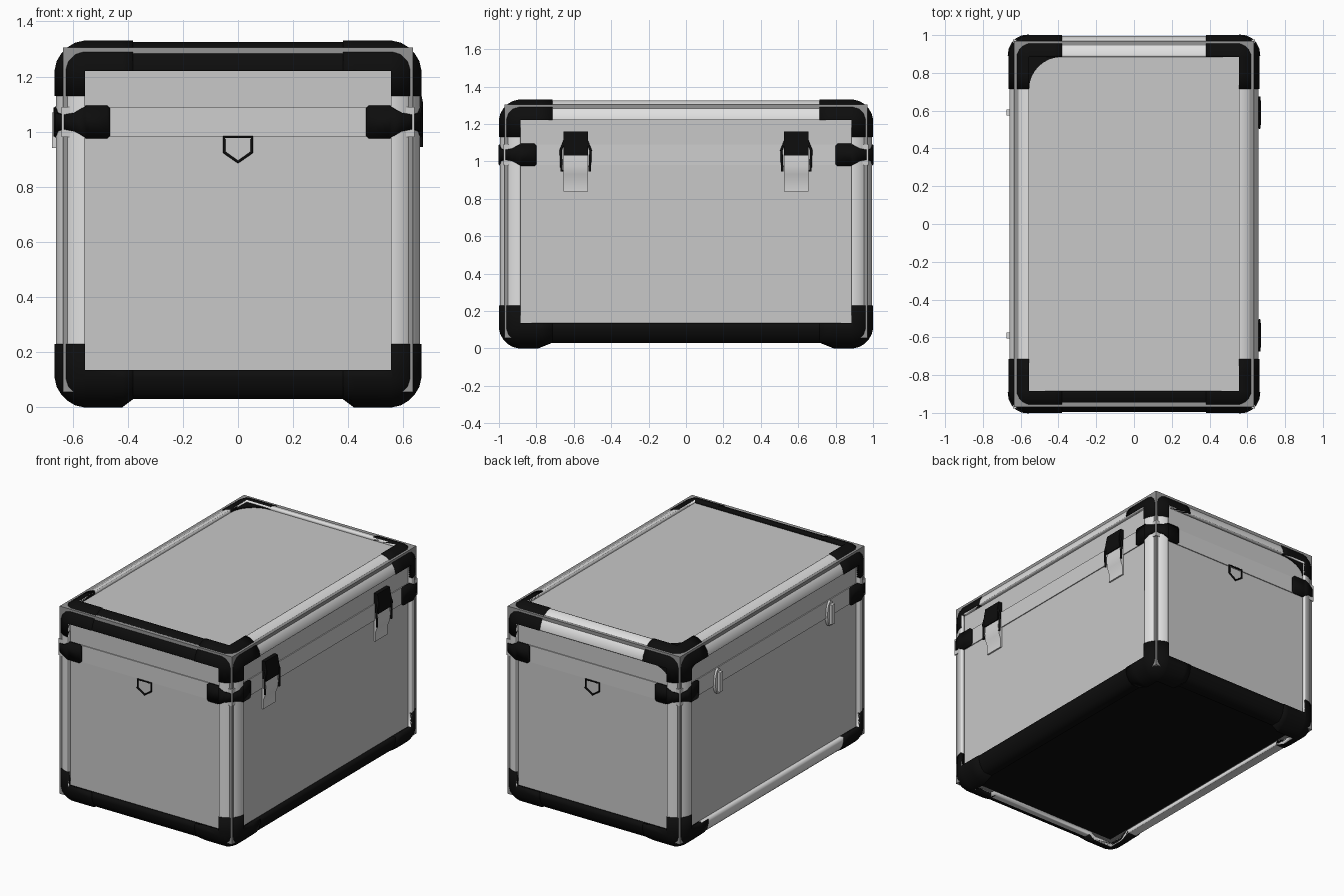
import bpy, bmesh, math
from mathutils import Vector

if "Cube" in bpy.data.objects:
    bpy.data.objects.remove(bpy.data.objects["Cube"])


def material(name, value):
    m = bpy.data.materials.new(name)
    m.use_nodes = True
    colour = (value, value, value, 1)
    m.diffuse_color = colour
    m.node_tree.nodes["Principled BSDF"].inputs["Base Color"].default_value = colour
    return m


BLACK = material("black plastic", 0.004)
RAIL = material("light aluminium", 0.75)
PANEL = material("grey panel", 0.58)
BAND = material("seam grey", 0.62)
TRIM = material("trim grey", 0.3)
STEEL = material("steel", 0.68)

# Main dimensions: half sizes, height and panel borders
HX, HY, TOP, EDGE = 0.66, 0.995, 1.325, 0.10
PX, PY, PLOW, PHIGH = 0.555, 0.885, 0.135, 1.22
FX, FY, FLOW, FHIGH = 0.38, 0.715, 0.23, 1.13
CORNERS = [(sx, sy) for sx in (-1, 1) for sy in (-1, 1)]


def finish(bm, name, mats, thick=0, offset=-1.0, smooth=True):
    """Turn a bmesh into an object, with optional wall thickness."""
    me = bpy.data.meshes.new(name)
    bm.to_mesh(me)
    bm.free()
    for m in mats:
        me.materials.append(m)
    ob = bpy.data.objects.new(name, me)
    bpy.context.collection.objects.link(ob)
    if thick:
        mod = ob.modifiers.new("thickness", "SOLIDIFY")
        mod.thickness, mod.offset = thick, offset
    if smooth:
        bpy.ops.object.select_all(action="DESELECT")
        ob.select_set(True)
        bpy.context.view_layer.objects.active = ob
        bpy.ops.object.shade_smooth_by_angle(angle=math.radians(32))
    return ob


def box_mesh(lo, hi):
    bm = bmesh.new()
    bmesh.ops.create_cube(bm, size=1)
    for v in bm.verts:
        v.co = [a + (b - a) * (c + 0.5) for a, b, c in zip(lo, hi, v.co)]
    return bm


def prism(name, points, shift, mat):
    """Extrude a flat outline along a vector."""
    bm = bmesh.new()
    face = bm.faces.new([bm.verts.new(p) for p in points])
    new = bmesh.ops.extrude_face_region(bm, geom=[face])["geom"]
    for v in new:
        if isinstance(v, bmesh.types.BMVert):
            v.co += Vector(shift)
    bmesh.ops.recalc_face_normals(bm, faces=bm.faces)
    return finish(bm, name, [mat])


def wire(name, points, radius, closed=False):
    cu = bpy.data.curves.new(name, "CURVE")
    cu.dimensions = "3D"
    cu.bevel_depth, cu.bevel_resolution = radius, 1
    sp = cu.splines.new("POLY")
    sp.points.add(len(points) - 1)
    for p, co in zip(sp.points, points):
        p.co = (*co, 1)
    sp.use_cyclic_u = closed
    cu.materials.append(BLACK)
    bpy.context.collection.objects.link(bpy.data.objects.new(name, cu))


def shell(name, grow, keep, mats, paint):
    """Rounded case outline, cut on the part borders and reduced to the wanted faces."""
    bm = box_mesh((-HX - grow, -HY - grow, 0.005 - grow), (HX + grow, HY + grow, TOP + grow))
    bmesh.ops.bevel(bm, geom=bm.edges[:], offset=EDGE + grow, segments=5, profile=0.45, affect="EDGES")
    cuts = [(0, s * d) for d in (PX, FX, 0.42) for s in (-1, 1)]
    cuts += [(1, s * d) for d in (PY, FY, 0.79) for s in (-1, 1)]
    cuts += [(2, d) for d in (PLOW, PHIGH, FLOW, FHIGH)]
    for axis, d in cuts:
        normal = Vector((0, 0, 0))
        normal[axis] = 1
        geom = bm.verts[:] + bm.edges[:] + bm.faces[:]
        bmesh.ops.bisect_plane(bm, geom=geom, plane_co=normal * d, plane_no=normal)
    bm.normal_update()
    drop = []
    for f in bm.faces:
        c = f.calc_center_median()
        if keep(c):
            f.material_index = paint(c, f.normal)
        else:
            drop.append(f)
    bmesh.ops.delete(bm, geom=drop, context="FACES")
    # Raise the underside between the feet
    for v in bm.verts:
        if abs(v.co.x) < 0.415 or abs(v.co.y) < 0.785:
            v.co.z = max(v.co.z, 0.03)
    return finish(bm, name, mats, thick=0.03)


def on_edge(c):
    return (abs(c.x) > PX) + (abs(c.y) > PY) + (not PLOW < c.z < PHIGH) >= 2


def on_corner(c):
    return on_edge(c) and abs(c.x) > FX and abs(c.y) > FY and not FLOW < c.z < FHIGH


def rail_paint(c, n):
    if c.z > PHIGH:
        return int(c.y < -PY)
    if c.z < PLOW:
        if c.y < -PY and n.z < -0.9:
            return 0
        return int(abs(c.y) > PY or c.x > PX)
    return 0


# Edge rails and corner fittings
shell("edge_rails", 0, on_edge, [RAIL, BLACK], rail_paint)
shell("corner_fittings", 0.005, on_corner, [BLACK], lambda c, n: 0)

# Body panels with trim borders and a black base
bm = box_mesh((-0.635, -0.97, 0.055), (0.635, 0.97, 1.305))
for f in bm.faces[:]:
    f.material_index = 1
    base = f.normal.z < -0.5
    rim = bmesh.ops.inset_individual(bm, faces=[f], thickness=0.12 if base else 0.088)["faces"]
    f.material_index = 2 if base else 0
    for r in rim:
        r.material_index = 1
finish(bm, "body_panels", [PANEL, TRIM, BLACK], smooth=False)

# Lid seam band
finish(box_mesh((-0.641, -0.976, 0.98), (0.641, 0.976, 1.09)), "lid_seam_band", [BAND], smooth=False)

# Corner clamps wrapped round the upright rails
for sx, sy in CORNERS:
    arc = [math.radians(a) for a in (90, 72, 54, 36, 18, 0)]
    path = [(0.465, 0.984, 0.05), (0.475, 0.984, 0.06), (0.55, 0.984, 0.06)]
    path += [(0.56 + 0.103 * math.cos(a), 0.895 + 0.103 * math.sin(a), h)
             for a, h in zip(arc, (0.052, 0.034, 0.028, 0.028, 0.034, 0.052))]
    path += [(0.65, 0.88, 0.06), (0.65, 0.81, 0.06), (0.65, 0.80, 0.05)]
    bm = bmesh.new()
    cols = [[bm.verts.new((sx * x, sy * y, 1.035 + s * h)) for s in (-1, 1)] for x, y, h in path]
    for a, b in zip(cols, cols[1:]):
        bm.faces.new((a[0], b[0], b[1], a[1]))
    finish(bm, "corner_clamp", [BLACK], thick=0.012, offset=0)

# Latches on the left side, hinges on the right
for y in (-0.59, 0.59):
    lever = [(0.63, 0.84), (0.645, 0.84), (0.645, 0.9), (0.657, 0.93),
             (0.665, 0.98), (0.66, 1.04), (0.63, 1.04)]
    prism("latch_lever", [(x, y - 0.065, z) for x, z in lever], (0, 0.13, 0), STEEL)
    catch = [(0.63, 1.03), (0.668, 1.03), (0.672, 1.1), (0.66, 1.16), (0.63, 1.16)]
    prism("latch_catch", [(x, y - 0.065, z) for x, z in catch], (0, 0.13, 0), BLACK)
    for s in (-1, 1):
        wire("latch_bail", [(0.662, y + s * 0.06, 1.11), (0.664, y + s * 0.08, 1.06),
                            (0.664, y + s * 0.075, 0.945)], 0.007)
    oval = [(-0.63, y + 0.035 * math.cos(t), 1.005 + 0.085 * math.sin(t))
            for t in (i * math.tau / 16 for i in range(16))]
    prism("hinge_plate", oval, (-0.025, 0, 0), STEEL)
    finish(box_mesh((-0.675, y - 0.015, 0.94), (-0.65, y + 0.015, 1.07)), "hinge_knuckle", [STEEL])

# Pentagon pull rings, front and back
for s in (-1, 1):
    ring = [(-0.05, 0.98), (0.05, 0.98), (0.05, 0.925), (0, 0.89), (-0.05, 0.925)]
    wire("pull_ring", [(x, s * 0.985, z) for x, z in ring], 0.006, True)


# Curved corner plates on the back right top corner
def gusset(origin, u, v, normal):
    o, u, v = Vector(origin), Vector(u), Vector(v)
    curve = [o + u + v - u * math.cos(t) - v * math.sin(t)
             for t in (i * math.pi / 16 for i in range(9))]
    prism("corner_plate", [o] + curve, normal, BLACK)


gusset((-PX, PY, 1.304), (0.175, 0, 0), (0, -0.17, 0), (0, 0, 0.007))
gusset((-PX, 0.969, PHIGH), (0.175, 0, 0), (0, 0, -0.09), (0, 0.007, 0))
gusset((-0.634, PY, PHIGH), (0, -0.17, 0), (0, 0, -0.09), (-0.007, 0, 0))
